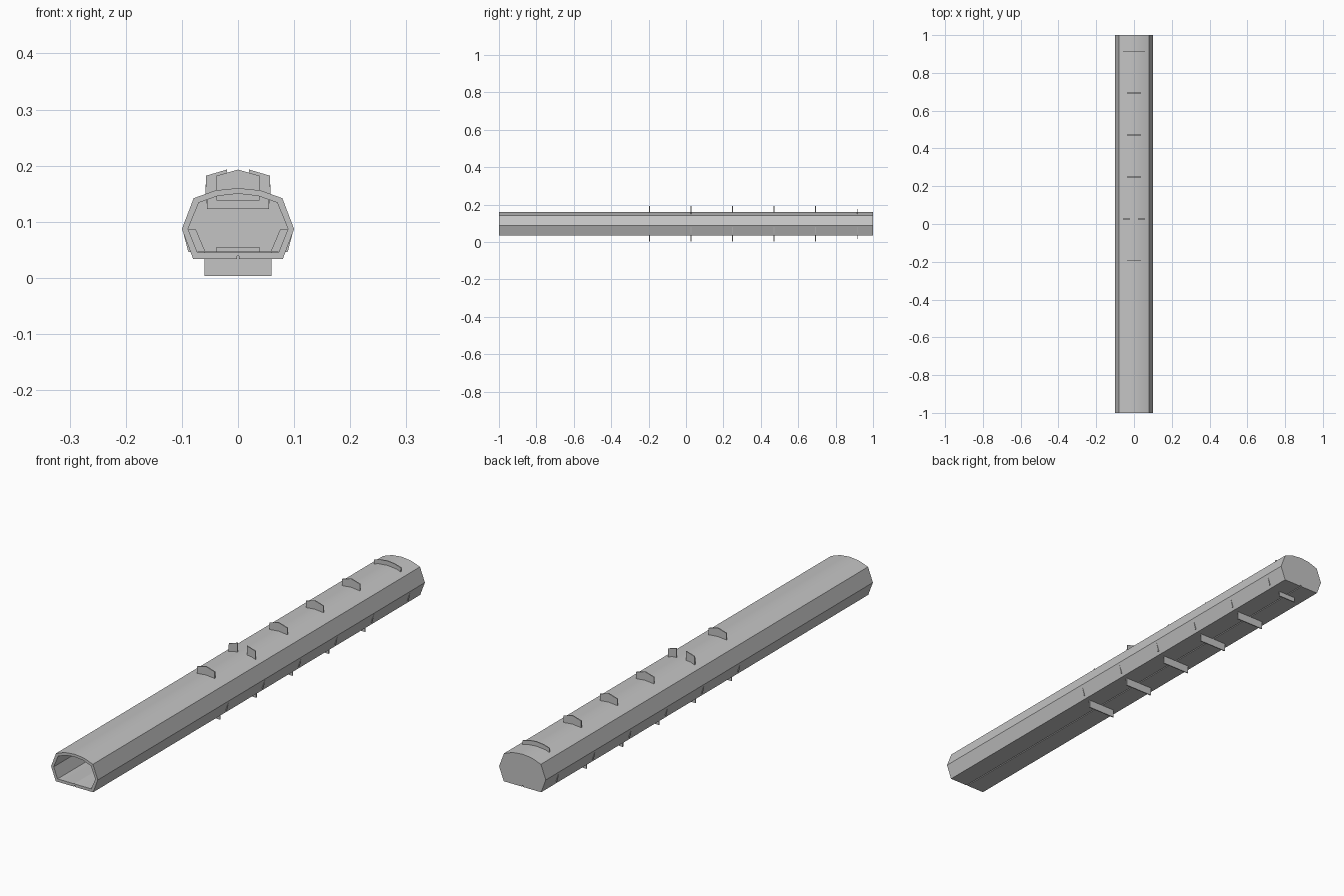
import bpy, bmesh, math

if "Cube" in bpy.data.objects:
    bpy.data.objects.remove(bpy.data.objects["Cube"])

grey = bpy.data.materials.new("plain grey")
grey.diffuse_color = (0.55, 0.55, 0.55, 1)
grey.use_nodes = True
grey.node_tree.nodes["Principled BSDF"].inputs["Base Color"].default_value = grey.diffuse_color


def make(name, bm):
    bmesh.ops.recalc_face_normals(bm, faces=bm.faces[:])
    me = bpy.data.meshes.new(name)
    bm.to_mesh(me)
    bm.free()
    me.materials.append(grey)
    ob = bpy.data.objects.new(name, me)
    bpy.context.collection.objects.link(ob)
    return ob


def plate(name, pts, y, t=0.004):
    """Flat plate from an x,z outline, centred on y."""
    bm = bmesh.new()
    a = [bm.verts.new((x, y - t / 2, z)) for x, z in pts]
    f = bm.faces.new(a)
    r = bmesh.ops.extrude_face_region(bm, geom=[f])
    for v in r["geom"]:
        if isinstance(v, bmesh.types.BMVert):
            v.co.y += t
    return make(name, bm)


def box(w, z0, z1):
    return [(-w, z0), (w, z0), (w, z1), (-w, z1)]


def mirrored(half):
    return half + [(-x, z) for x, z in reversed(half) if x > 0]


# hollow hull: outer and inner sections, open front, closed back
outer = mirrored([(0.002, 0.039), (0.002, 0.034), (0.08, 0.034), (0.1, 0.087),
                  (0.079, 0.142), (0.04, 0.156), (0, 0.16)])
inner = mirrored([(0.002, 0.046), (0.004, 0.045), (0.072, 0.045), (0.089, 0.087),
                  (0.07, 0.134), (0.036, 0.146), (0, 0.15)])
bm = bmesh.new()
loops = [[bm.verts.new((x, y, z)) for x, z in sec]
         for sec, y in ((outer, 1), (outer, -1), (inner, -1), (inner, 0.985))]
n = len(outer)
for a, b in zip(loops, loops[1:]):
    for i in range(n):
        j = (i + 1) % n
        bm.faces.new((a[i], a[j], b[j], b[i]))
bm.faces.new(loops[0])
bm.faces.new(loops[-1])
hull = make("hull_tube", bm)
bpy.context.view_layer.objects.active = hull
hull.select_set(True)
bpy.ops.object.shade_smooth_by_angle(angle=math.radians(30))

# frames crossing the hull at even spacing
for k in range(6):
    y = -0.195 + 0.222 * k
    last = k == 5
    # lower crosspiece
    plate("lower_crosspiece", box(0.038, 0.015, 0.055) if last else box(0.06, 0.003, 0.047), y)
    # upper crosspiece
    if last:
        top = mirrored([(0.055, 0.123), (0.058, 0.166), (0.03, 0.174), (0, 0.177)])
        plate("upper_crosspiece", top, y)
    elif k == 1:
        plate("upper_bridge", box(0.055, 0.123, 0.14), y)
        for s in (-1, 1):
            plate("upper_tab", [(s * x, z) for x, z in
                  [(0.02, 0.14), (0.058, 0.14), (0.057, 0.182), (0.02, 0.193)]], y)
    else:
        plate("upper_crosspiece", mirrored([(0.038, 0.138), (0.038, 0.182), (0, 0.193)]), y)
    # side brackets poking through the lower flanks
    for s in (-1, 1):
        plate("side_bracket", [(s * x, z) for x, z in
              [(0.058, 0.046), (0.0885, 0.046), (0.099, 0.086), (0.075, 0.086)]], y)
